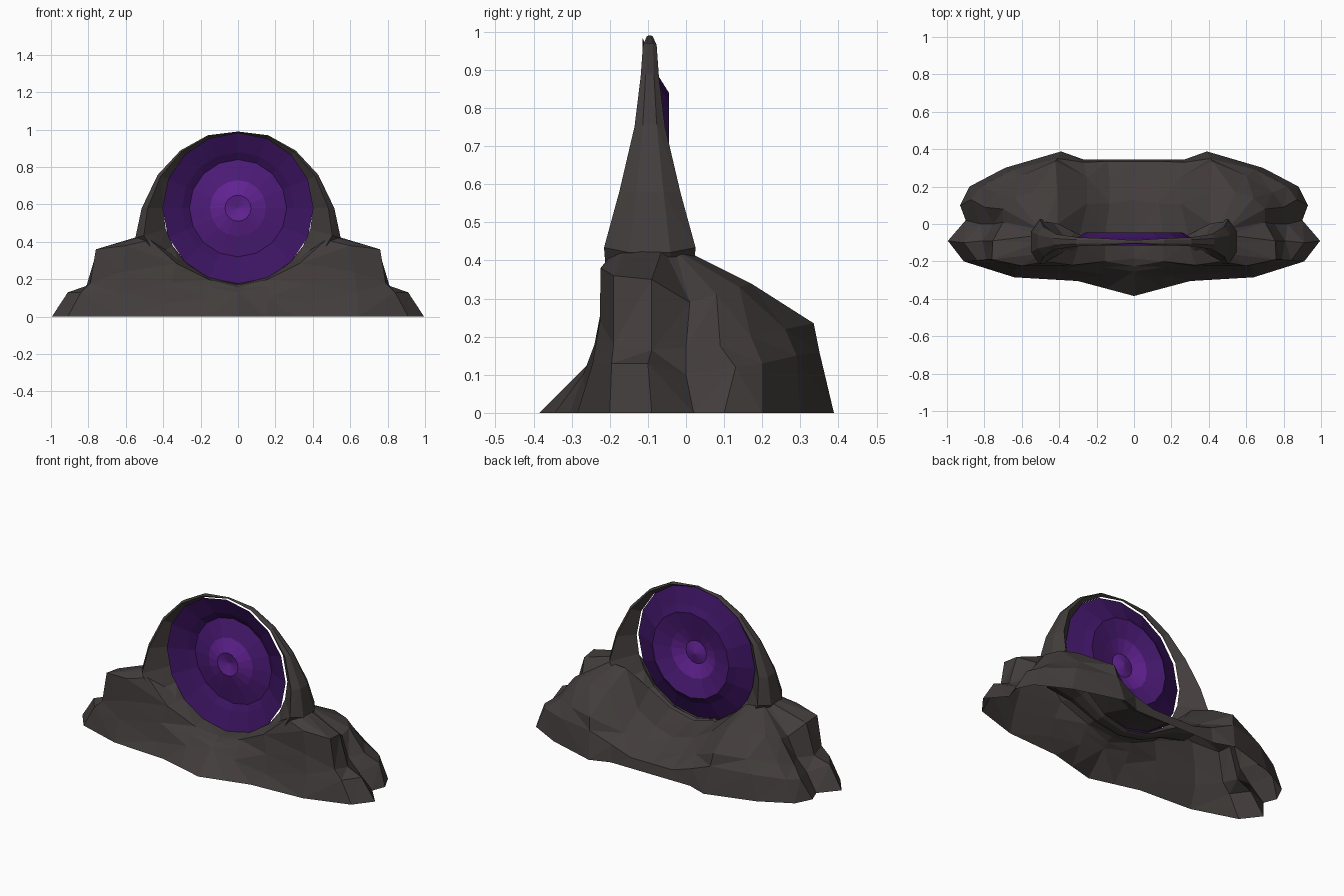
import bpy, bmesh
from math import sin, cos, radians, pi

if "Cube" in bpy.data.objects:
    bpy.data.objects.remove(bpy.data.objects["Cube"])


def material(name, rgb):
    m = bpy.data.materials.new(name)
    m.diffuse_color = (*rgb, 1)
    m.use_nodes = True
    m.node_tree.nodes["Principled BSDF"].inputs["Base Color"].default_value = m.diffuse_color
    return m


def loft(name, rows, mats, closed=False, mirror=False, mat_of_row=None):
    """Skin a list of equally long point rows with flat faces."""
    bm = bmesh.new()
    grid = [[bm.verts.new(p) for p in row] for row in rows]
    n = len(rows[0])
    for r in range(len(rows) - 1):
        for i in range(n if closed else n - 1):
            j = (i + 1) % n
            f = bm.faces.new((grid[r][i], grid[r][j], grid[r + 1][j], grid[r + 1][i]))
            if mat_of_row:
                f.material_index = mat_of_row[r]
    bmesh.ops.remove_doubles(bm, verts=bm.verts[:], dist=0.0005)
    bmesh.ops.triangulate(bm, faces=bm.faces[:], quad_method='SHORT_EDGE')
    bmesh.ops.recalc_face_normals(bm, faces=bm.faces[:])
    me = bpy.data.meshes.new(name)
    bm.to_mesh(me)
    bm.free()
    for m in mats:
        me.materials.append(m)
    ob = bpy.data.objects.new(name, me)
    bpy.context.collection.objects.link(ob)
    if mirror:
        mod = ob.modifiers.new("mirror", 'MIRROR')
        mod.use_clip = True
        mod.merge_threshold = 0.001
    return ob


rock = material("dark_rock", (0.055, 0.047, 0.045))
outer = material("portal_outer", (0.045, 0.007, 0.12))
middle = material("portal_middle", (0.075, 0.011, 0.19))
inner = material("portal_inner", (0.12, 0.016, 0.29))

# Rocky base: half contours from front centre round the side to back centre
foot = [(0, -.385, 0), (.15, -.345, 0), (.3, -.305, 0), (.64, -.285, 0), (.91, -.2, 0),
        (.995, -.09, 0), (.9, .02, 0), (.93, .1, 0), (.88, .2, 0),
        (.69, .3, 0), (.39, .388, 0), (.27, .345, 0), (.14, .345, 0), (0, .345, 0)]
low = [(0, -.255, .13), (.16, -.27, .1), (.38, -.265, .07), (.64, -.245, .13), (.84, -.195, .13),
       (.91, -.1, .13), (.82, .0, .10), (.87, .13, .12), (.82, .2, .13),
       (.65, .29, .15), (.41, .35, .16), (.27, .33, .1), (.14, .335, .06), (0, .335, .06)]
shelf = [(0, -.225, .155), (.16, -.23, .16), (.36, -.24, .18), (.62, -.226, .24), (.79, -.19, .18),
         (.81, -.09, .165), (.75, .0, .17), (.80, .09, .175), (.74, .17, .2),
         (.6, .26, .22), (.42, .335, .235), (.25, .25, .15), (.13, .23, .11), (0, .23, .1)]
high = [(0, -.185, .17), (.155, -.2, .198), (.33, -.22, .285), (.6, -.224, .38), (.76, -.19, .36),
        (.755, -.09, .35), (.70, .01, .29), (.70, .08, .31), (.64, .14, .33),
        (.54, .17, .34), (.41, .17, .335), (.25, .11, .24), (.13, .11, .17), (0, .13, .145)]
rim = [(0, -.1, .174), (.155, -.1, .21), (.29, -.1, .295), (.47, -.2, .41), (.5, -.16, .43),
       (.51, -.1, .435), (.51, -.06, .435), (.5, -.03, .43), (.49, 0, .42),
       (.47, .01, .42), (.41, 0, .41), (.29, -.06, .295), (.155, -.07, .21), (0, -.07, .174)]
loft("rock_base", [foot, low, shelf, high, rim], [rock], mirror=True)

# Rock arch: wedge section that thins towards the top
# (angle, outer radius, half thickness)
stations = [(-90, .43, .04), (-67.5, .43, .045), (-45, .45, .07), (-30, .55, .112),
            (-16.2, .572, .12), (0, .515, .08), (22.5, .465, .04), (45, .436, .024),
            (67.5, .422, .018), (90, .41, .008)]
CZ, CY = .58, -.095
rows = []
for deg, ro, t in stations:
    a = radians(deg)
    ri = .402
    rm = ri + (ro - ri) * .72
    section = [(ri, CY), (rm, CY - t), (ro, CY - t * .45), (ro, CY + t * .45), (rm, CY + t)]
    rows.append([(0 if abs(deg) == 90 else r * cos(a), y, CZ + r * sin(a)) for r, y in section])
loft("rock_arch", rows, [rock], closed=True, mirror=True)

# Portal: faceted whirlpool sheet set in the arch (radius, y)
profile = [(.404, -.114), (.3, -.07), (.26, -.045), (.15, -.07), (.07, -.1), (0, -.08)]
rings = [[(r * cos(k * pi / 8), y, CZ + r * sin(k * pi / 8)) for k in range(16)]
         for r, y in profile[:-1]]
bm = bmesh.new()
grid = [[bm.verts.new(p) for p in ring] for ring in rings]
tip = bm.verts.new((0, profile[-1][1], CZ))
for k in range(16):
    j = (k + 1) % 16
    for r in range(len(grid) - 1):
        f = bm.faces.new((grid[r][k], grid[r][j], grid[r + 1][j], grid[r + 1][k]))
        f.material_index = (0, 0, 1, 2)[r]
    bm.faces.new((grid[-1][k], grid[-1][j], tip)).material_index = 2
me = bpy.data.meshes.new("portal")
bm.to_mesh(me)
bm.free()
for m in (outer, middle, inner):
    me.materials.append(m)
bpy.context.collection.objects.link(bpy.data.objects.new("portal", me))
